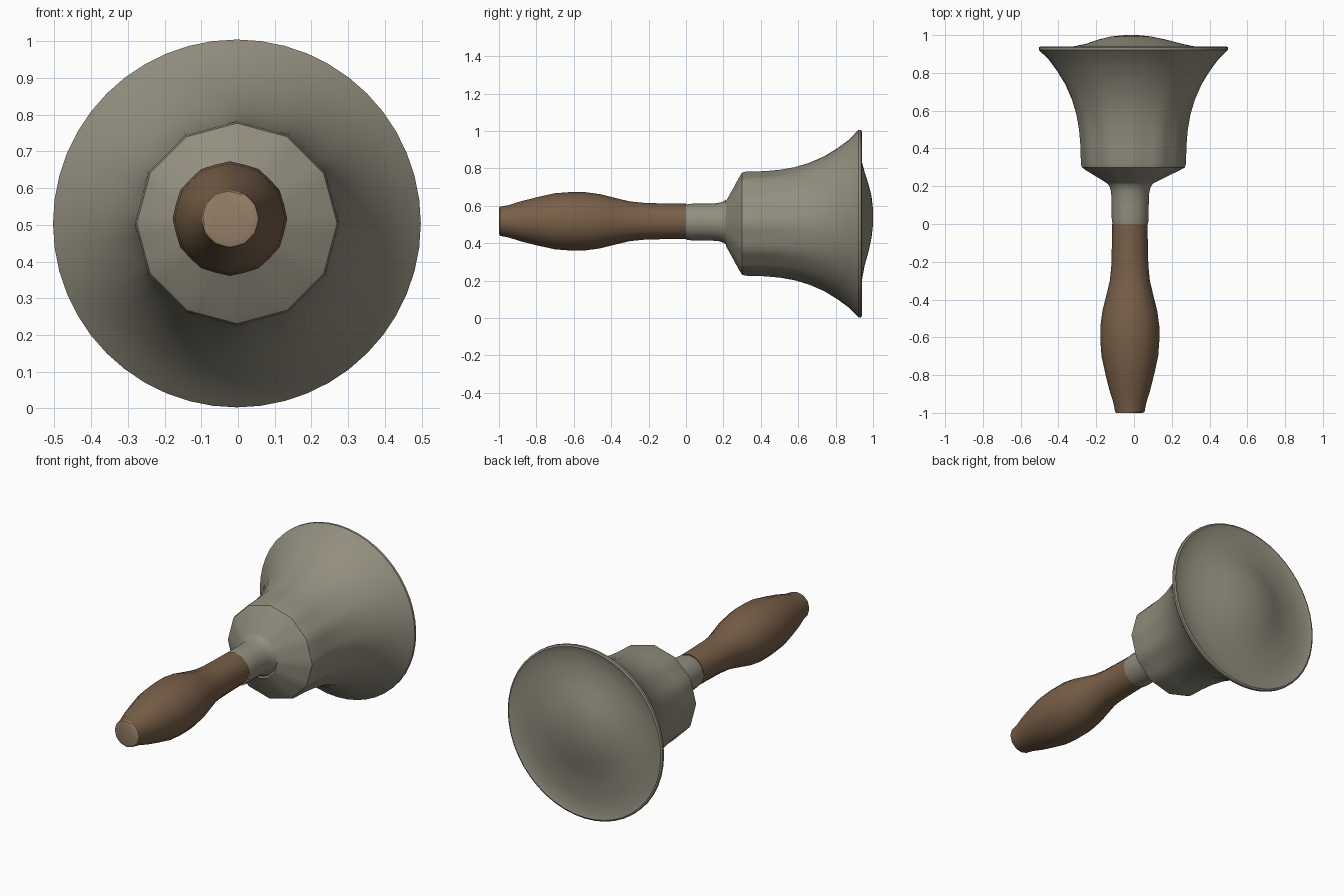
import bpy, bmesh
from math import sin, cos, pi

if "Cube" in bpy.data.objects:
    bpy.data.objects.remove(bpy.data.objects["Cube"])


def material(name, rgb):
    m = bpy.data.materials.new(name)
    m.diffuse_color = (*rgb, 1)
    m.use_nodes = True
    m.node_tree.nodes["Principled BSDF"].inputs["Base Color"].default_value = m.diffuse_color
    return m


def lathe(name, rings, segs, mat, sides=12, cap_start=False, cap_end=False, angle=35):
    """Rings along y: (y, radius, centre x, centre z, facet amount 0..1)."""
    bm = bmesh.new()
    loops = []
    step = 2 * pi / sides
    for y, r, cx, cz, facet in rings:
        loop = []
        for i in range(segs):
            a = 2 * pi * i / segs
            flat = cos(step / 2) / cos(a % step - step / 2)
            k = r * (1 + facet * (flat - 1))
            loop.append(bm.verts.new((cx + k * cos(a), y, cz + k * sin(a))))
        loops.append(loop)
    for a, b in zip(loops, loops[1:]):
        for i in range(segs):
            j = (i + 1) % segs
            bm.faces.new((a[i], b[i], b[j], a[j]))
    if cap_start:
        bm.faces.new(loops[0])
    if cap_end:
        bm.faces.new(loops[-1])
    bmesh.ops.recalc_face_normals(bm, faces=bm.faces)
    me = bpy.data.meshes.new(name)
    bm.to_mesh(me)
    bm.free()
    me.materials.append(mat)
    ob = bpy.data.objects.new(name, me)
    bpy.context.collection.objects.link(ob)
    bpy.ops.object.select_all(action='DESELECT')
    ob.select_set(True)
    bpy.context.view_layer.objects.active = ob
    bpy.ops.object.shade_smooth_by_angle(angle=angle * pi / 180)
    return ob


metal = material("aged_metal", (0.29, 0.27, 0.21))
wood = material("brown_wood", (0.19, 0.115, 0.065))
worn = material("worn_wood", (0.33, 0.23, 0.15))

# Wooden handle: narrow butt, swollen grip, slim neck
grip = [(-0.995, 0.078), (-0.95, 0.086), (-0.88, 0.108), (-0.80, 0.128),
        (-0.70, 0.150), (-0.62, 0.156), (-0.54, 0.156), (-0.46, 0.145),
        (-0.38, 0.125), (-0.30, 0.106), (-0.22, 0.098), (-0.10, 0.095), (0, 0.094)]
lathe("handle", [(y, r, -0.022, 0.517, 0.7) for y, r in grip], 24, wood)

# Paler worn end of the handle
lathe("handle_end", [(-1.0, 0.070, -0.026, 0.522, 0.7), (-0.995, 0.078, -0.022, 0.517, 0.7)],
      24, worn, cap_start=True)

# Metal collar between handle and bell
collar = [(0, 0.094), (0.03, 0.098), (0.10, 0.098), (0.17, 0.101), (0.20, 0.110), (0.215, 0.122)]
lathe("collar", [(y, r, -0.020, 0.513, 0.6) for y, r in collar], 24, metal)

# Bell: shoulder, near straight waist, flared mouth and thin lip
bell = [(0.215, 0.122, 0.5), (0.25, 0.185, 0.7), (0.285, 0.250, 1), (0.30, 0.273, 1),
        (0.32, 0.278, 1), (0.42, 0.281, 0.9), (0.50, 0.288, 0.7), (0.58, 0.302, 0.5),
        (0.66, 0.326, 0.3), (0.74, 0.361, 0.15), (0.81, 0.404, 0), (0.87, 0.448, 0),
        (0.91, 0.489, 0), (0.922, 0.501, 0), (0.935, 0.501, 0), (0.94, 0.492, 0)]
lathe("bell", [(y, r, -0.003 - 0.017 * max(0, 0.30 - y) / 0.085, 0.504, f)
               for y, r, f in bell], 48, metal)

# Closed mouth with a shallow bulge
mouth = [(0.94, 0.492, -0.003, 0.504), (0.930, 0.46, 0, 0.505), (0.934, 0.38, 0, 0.51),
         (0.942, 0.31, 0, 0.52), (0.955, 0.25, 0, 0.53), (0.976, 0.18, -0.01, 0.535),
         (0.992, 0.11, -0.015, 0.54), (0.999, 0.05, -0.015, 0.54), (1.0, 0.015, -0.015, 0.54)]
lathe("mouth_face", [(*m, 0) for m in mouth], 48, metal, cap_end=True)
